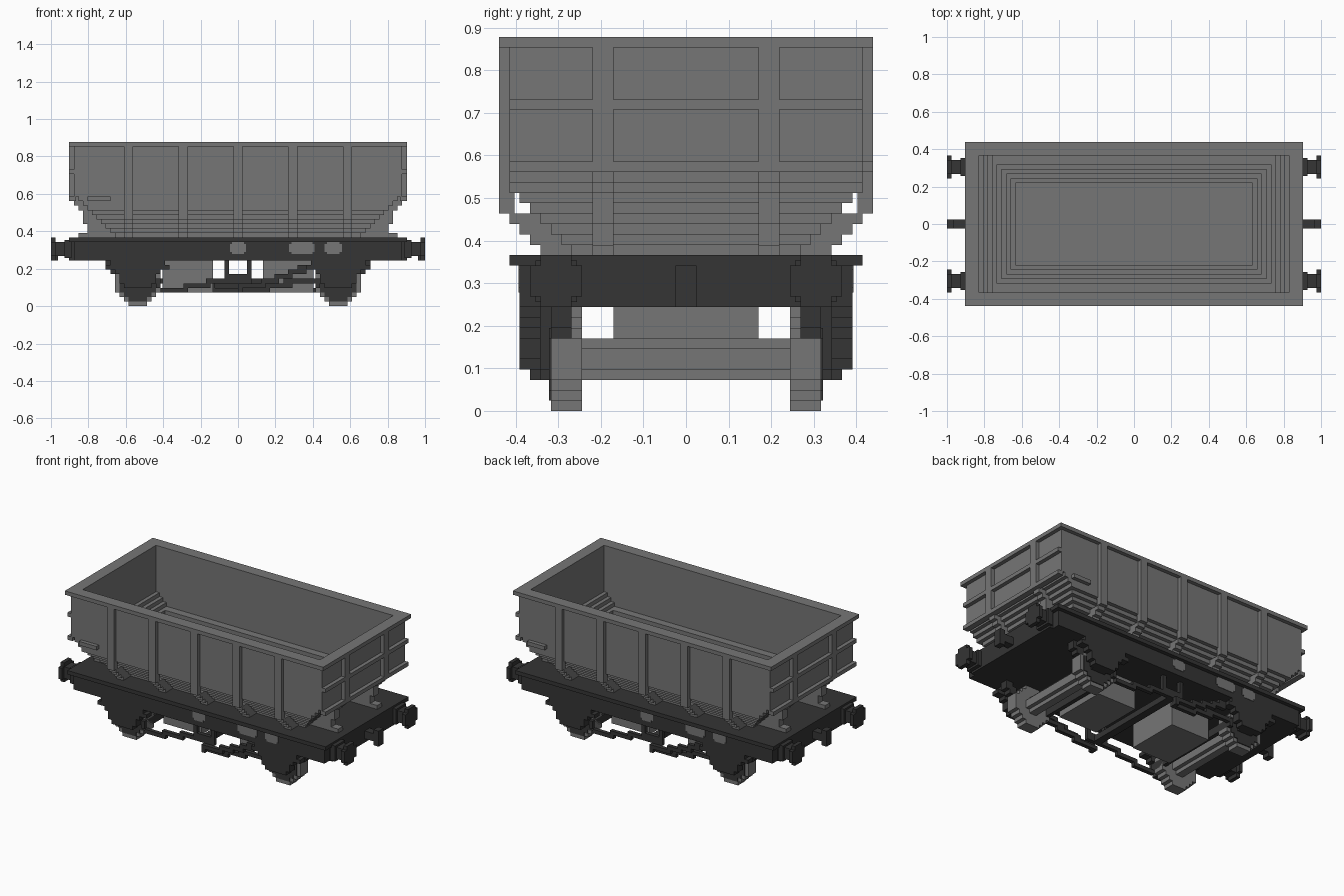
import bpy, bmesh

cube = bpy.data.objects.get("Cube")
if cube:
    bpy.data.objects.remove(cube, do_unlink=True)

V = 2 / 82  # one block; all sizes below are in blocks


def material(name, value):
    m = bpy.data.materials.new(name)
    m.use_nodes = True
    col = (value, value, value, 1)
    m.diffuse_color = col
    m.node_tree.nodes["Principled BSDF"].inputs["Base Color"].default_value = col
    return m


GREY = material("mid grey", 0.18)
DARK = material("charcoal", 0.035)


def finish(name, bm, mat):
    bmesh.ops.scale(bm, vec=(V, V, V), verts=bm.verts)
    bmesh.ops.recalc_face_normals(bm, faces=bm.faces)
    mesh = bpy.data.meshes.new(name)
    bm.to_mesh(mesh)
    bm.free()
    mesh.materials.append(mat)
    ob = bpy.data.objects.new(name, mesh)
    bpy.context.collection.objects.link(ob)
    return ob


def boxes(name, mat, spans, sym=""):
    """Boxes from (x0, x1, y0, y1, z0, z1); sym 'x'/'y' mirrors, 'r' half-turns."""
    spans = list(spans)
    if "x" in sym:
        spans += [(-b, -a, c, d, e, f) for a, b, c, d, e, f in spans]
    if "y" in sym:
        spans += [(a, b, -d, -c, e, f) for a, b, c, d, e, f in spans]
    if "r" in sym:
        spans += [(-b, -a, -d, -c, e, f) for a, b, c, d, e, f in spans]
    bm = bmesh.new()
    for a, b, c, d, e, f in spans:
        vs = bmesh.ops.create_cube(bm, size=1)["verts"]
        bmesh.ops.scale(bm, vec=(b - a, d - c, f - e), verts=vs)
        bmesh.ops.translate(bm, vec=((a + b) / 2, (c + d) / 2, (e + f) / 2), verts=vs)
    return finish(name, bm, mat)


# Hopper: stepped rectangular rings lofted up the outside and down the inside
rings = []
for z in range(15, 24):
    x, y = z + 12, min(z - 4, 17)
    rings += [(x, y, z), (x, y, z + 1)]
rings += [(36, 17, 24), (36, 17, 35), (37, 18, 35), (37, 18, 36), (34, 15, 36), (34, 15, 24)]
for z in range(23, 15, -1):
    x, y = z + 10, (15 if z > 20 else z - 7)
    rings += [(x, y, z + 1), (x, y, z)]
bm = bmesh.new()
loops = [[bm.verts.new((sx * x, sy * y, z)) for sx, sy in ((-1, -1), (1, -1), (1, 1), (-1, 1))]
         for x, y, z in rings]
for a, b in zip(loops, loops[1:]):
    for i in range(4):
        j = (i + 1) % 4
        bm.faces.new((a[i], a[j], b[j], b[i]))
bm.faces.new(loops[0])
bm.faces.new(loops[-1])
bmesh.ops.remove_doubles(bm, verts=bm.verts, dist=0.001)
finish("hopper_body", bm, GREY)

# Side ribs follow the slope down to the deck
ribs = []
for x in (-24, -12, 0, 12, 24):
    ribs.append((x - 1, x + 1, 16.5, 18, 19, 35))
    ribs += [(x - 1, x + 1, z - 5, z - 1, z, z + 1) for z in range(15, 19)]
boxes("side_ribs", GREY, ribs, "y")

# End posts with brackets standing on the deck, and end rails
posts = [(35, 37, 7, 9, 23, 35), (33, 36, 7, 9, 22, 23), (32, 35, 7, 9, 21, 22),
         (30, 34, 7, 9, 18, 21), (28, 33, 7, 9, 16, 18), (27, 35, 7, 9, 15, 16)]
boxes("end_posts", GREY, posts, "xy")
boxes("end_rails", GREY, [(35.5, 37, -17, 17, z, z + 1) for z in (23, 29)], "x")
boxes("grab_handles", GREY, [(-33, -28, -18, -16.5, 23, 24)], "r")

# Underframe: solid frame with a wider deck flange
boxes("underframe", DARK, [(-36, 36, -16, 16, 10, 14), (-37, 37, -14, 14, 10, 14)])
boxes("deck", DARK, [(-37, 37, -17, 17, 14, 15)])

# Pale plates on the sills, cut corners made from crossed boxes
plates = []
for a, b in ((-1.8, 1.8), (11.2, 16.8), (19, 22.8)):
    plates += [(a, b, -16.12, -15.9, 11.9, 13.6), (a + 0.5, b - 0.5, -16.12, -15.9, 11.4, 14)]
boxes("sill_plates", GREY, plates, "r")

# Buffers and couplings
boxes("buffers", DARK, [(36.5, 38, 10.5, 14.5, 10.5, 14.5), (38, 40, 11, 14, 11, 14),
                        (40, 41, 10, 15, 11, 14), (40, 41, 11, 14, 10, 15)], "xy")
boxes("couplings", DARK, [(36.5, 41, -1, 1, 11, 13), (39.5, 41, -1, 1, 10, 14)], "x")

# Discharge chutes under the frame
boxes("discharge_chutes", GREY, [(5.5, 16.5, -7, 7, 3, 10.2)], "x")

# Wheels, hubs and axles: stepped discs from rows (z0, z1, half width)
WX = 22
rows = [(0, 1, 2), (1, 2, 3), (2, 3, 4), (3, 7, 5), (7, 8, 4), (8, 9, 3), (9, 10, 2)]
boxes("wheels", GREY, [(WX - h, WX + h, 10, 13, a, b) for a, b, h in rows], "xy")
hub = [(1, 2, 2), (2, 3, 3), (3, 7, 4), (7, 8, 3), (8, 9, 2)]
boxes("wheel_centres", DARK, [(WX - h, WX + h, 12.8, 13.2, a, b) for a, b, h in hub], "xy")
boxes("axles", GREY, [(WX - 1, WX + 1, -10.5, 10.5, 3, 7), (WX - 2, WX + 2, -10.5, 10.5, 4, 6)], "x")

# Axle boxes and stepped leaf springs
spring = [(4, 5, 3), (5, 7, 4), (7, 8, 5), (8, 9, 7), (9, 10, 6)]
boxes("axle_boxes_and_springs", DARK,
      [(WX - h, WX + h, 14, 16, a, b) for a, b, h in spring]
      + [(WX - 2, WX + 2, 13, 14, 4, 10)], "xy")

# Brake hangers beside the wheels, with cross bars
boxes("brake_hangers", DARK, [(27, 29, 11, 13, 8, 10.2), (26, 28, 11, 13, 7, 9)], "xy")
boxes("cross_bars", DARK, [(17, 18, -14, 14, 4, 6), (-1, 1, -14, 14, 5, 6.5)], "x")

# Centre brake linkage: hangers, stepped rods and the long hand lever
link = [(-3, -2, -14, -13, 7, 10.2), (2, 3, -14, -13, 7, 10.2), (-3, 3, -14, -13, 5, 7),
        (-17, -11, -14, -13, 3, 4), (-12, -6, -14, -13, 4, 5), (-7, 0, -14, -13, 5, 6),
        (0, 7, -14, -13, 3, 4), (5, 12, -14, -13, 4, 5), (10, 17, -14, -13, 5, 6)]
lever = [(0, 1, 3, 5), (1, 6, 4, 5), (5, 9, 5, 6), (8, 12, 6, 7), (11, 15, 7, 8),
         (13, 18, 8, 9), (16, 21, 9, 10)]
boxes("brake_linkage", DARK, link + [(a, b, -15, -14, c, d) for a, b, c, d in lever], "r")
